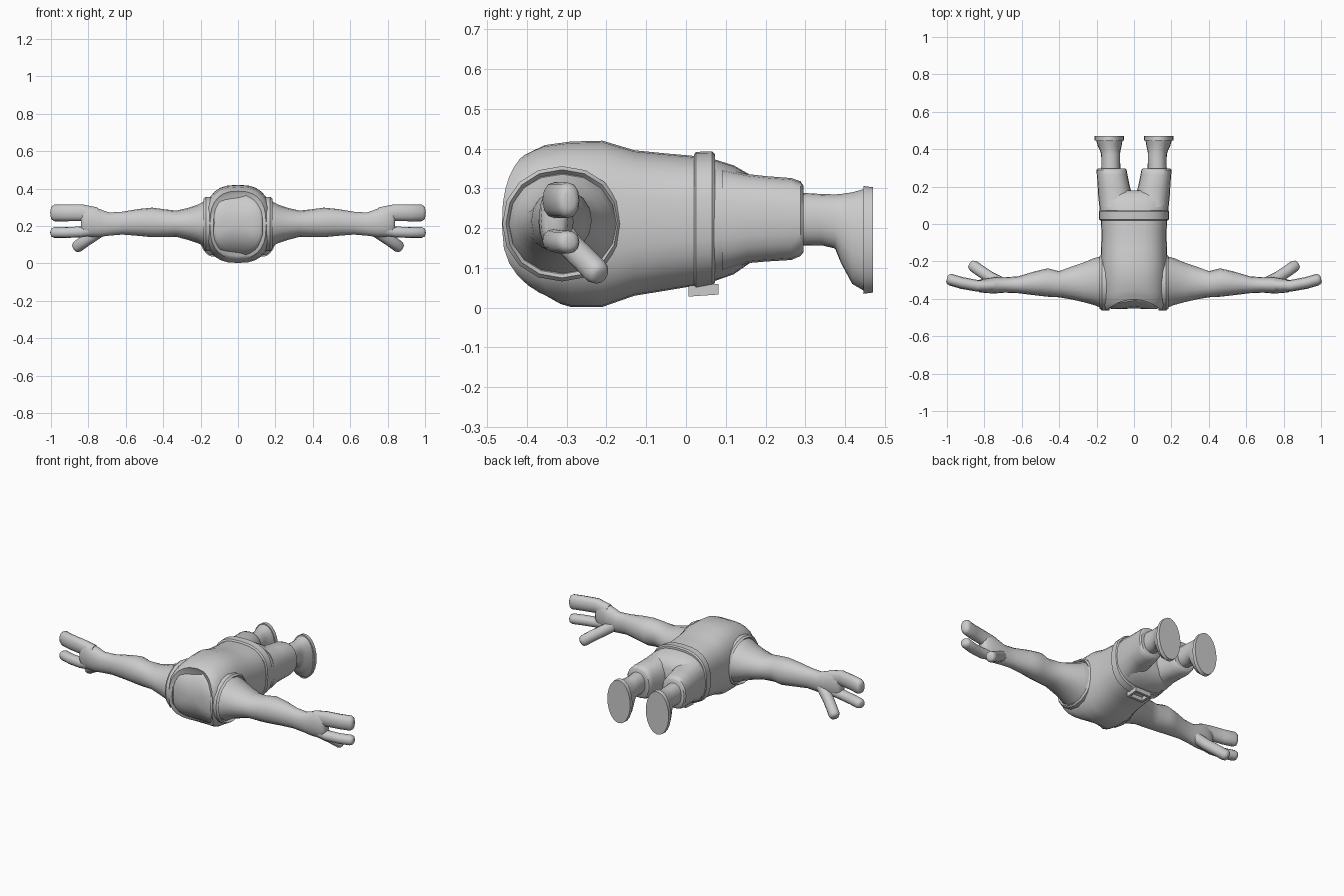
import bpy, bmesh
from math import cos, sin, pi, radians
from mathutils import Vector


def loft(name, rings, mirror=False, angle=42):
    """Skin a list of closed point rings, cap both ends, smooth shade."""
    bm = bmesh.new()
    vr = [[bm.verts.new(p) for p in ring] for ring in rings]
    n = len(vr[0])
    for a, b in zip(vr, vr[1:]):
        for i in range(n):
            j = (i + 1) % n
            bm.faces.new((a[i], a[j], b[j], b[i]))
    bm.faces.new(vr[0][::-1])
    bm.faces.new(vr[-1])
    bmesh.ops.recalc_face_normals(bm, faces=bm.faces)
    me = bpy.data.meshes.new(name)
    bm.to_mesh(me)
    bm.free()
    me.shade_smooth()
    me.set_sharp_from_angle(angle=radians(angle))
    ob = bpy.data.objects.new(name, me)
    bpy.context.collection.objects.link(ob)
    if mirror:
        ob.modifiers.new("Mirror", 'MIRROR').use_mirror_merge = False
    return ob


def oval(n, e):
    """Unit superellipse."""
    pts = []
    for i in range(n):
        c, s = cos(2 * pi * i / n), sin(2 * pi * i / n)
        pts.append((abs(c) ** (2 / e) * (1 if c > 0 else -1),
                    abs(s) ** (2 / e) * (1 if s > 0 else -1)))
    return pts


def y_ring(y, w, z0, z1, xc=0, top=0, bot=0, n=28, e=2.6):
    """Ring across y; top and bot push the middle of the rim back in +y."""
    return [Vector((xc + w * u,
                    y + (top if v > 0 else bot) * (1 - u * u),
                    (z0 + z1) / 2 + v * (z1 - z0) / 2)) for u, v in oval(n, e)]


def x_ring(x, yc, ry, zc, rz, n=16):
    return [Vector((x, yc + ry * u, zc + rz * v)) for u, v in oval(n, 2.1)]


def finger(name, path, ry, rz):
    """Rounded tube along a path, starting inside the hand."""
    p = [Vector(q) for q in path]
    d = (p[-1] - p[-2]).normalized()
    tip = p[-1]
    stations = [(q, 1) for q in p[:-1]] + [(tip - d * 0.02, 1), (tip - d * 0.005, 0.8), (tip, 0.45)]
    rings = []
    for i, (q, k) in enumerate(stations):
        t = (stations[min(i + 1, len(stations) - 1)][0] - stations[max(i - 1, 0)][0]).normalized()
        a = Vector((0, 0, 1)).cross(t).normalized()
        b = t.cross(a)
        rings.append([q + a * (ry * k * u) + b * (rz * k * v) for u, v in oval(12, 2.2)])
    loft(name, rings, True, 60)


# Torso with scooped collar
loft("torso", [
    y_ring(-.455, .138, .040, .372, top=.06, bot=.11),
    y_ring(-.463, .150, .026, .386, top=.06, bot=.125),
    y_ring(-.440, .168, .016, .397, top=.06, bot=.12),
    y_ring(-.385, .177, .009, .409, top=.03, bot=.07),
    y_ring(-.290, .181, .002, .418),
    y_ring(-.210, .180, .002, .420),
    y_ring(-.130, .176, .030, .396),
    y_ring(-.050, .174, .043, .388),
    y_ring(.040, .178, .058, .380)])

# Neck plug inside the collar
loft("neck_plug", [
    y_ring(-.43, .140, .036, .376, top=.06, bot=.11),
    y_ring(-.447, .136, .042, .370, top=.055, bot=.10),
    y_ring(-.455, .118, .070, .345, top=.04, bot=.065),
    y_ring(-.454, .080, .120, .300, top=.012, bot=.02),
    y_ring(-.453, .030, .180, .240, top=.002, bot=.002)], angle=60)

# Armhole rims
loft("armhole_rim", [
    x_ring(.130, -.312, .150, .211, .145),
    x_ring(.172, -.312, .150, .211, .145),
    x_ring(.184, -.312, .141, .211, .136),
    x_ring(.172, -.312, .132, .211, .127)], True, 35)

# Arms and palms
loft("arm", [
    x_ring(.150, -.311, .138, .211, .134),
    x_ring(.183, -.310, .135, .211, .120),
    x_ring(.215, -.308, .125, .211, .103),
    x_ring(.270, -.312, .106, .211, .085),
    x_ring(.330, -.315, .089, .212, .070),
    x_ring(.400, -.322, .070, .215, .075),
    x_ring(.460, -.313, .076, .219, .079),
    x_ring(.530, -.317, .064, .219, .072),
    x_ring(.620, -.325, .045, .215, .061),
    x_ring(.690, -.326, .041, .210, .062),
    x_ring(.740, -.327, .044, .216, .074),
    x_ring(.785, -.330, .040, .224, .082),
    x_ring(.825, -.331, .034, .225, .078),
    x_ring(.840, -.331, .022, .225, .060)], True, 60)

# Fingers and thumb
finger("upper_finger", [(.76, -.328, .255), (.84, -.330, .271), (.92, -.315, .270), (1, -.292, .270)], .031, .045)
finger("lower_finger", [(.76, -.328, .180), (.84, -.330, .168), (.92, -.316, .165), (1, -.292, .165)], .031, .029)
finger("thumb", [(.71, -.315, .190), (.77, -.285, .150), (.82, -.252, .118), (.872, -.215, .080)], .031, .032)

# Trousers: hips and two legs
loft("hips", [
    y_ring(.020, .180, .057, .380),
    y_ring(.075, .184, .068, .372),
    y_ring(.120, .187, .084, .358),
    y_ring(.160, .188, .112, .335),
    y_ring(.180, .150, .150, .300)])
loft("trouser_leg", [
    y_ring(.090, .085, .090, .350, .100, n=20, e=2.4),
    y_ring(.155, .092, .112, .336, .100, n=20, e=2.4),
    y_ring(.200, .086, .116, .331, .108, n=20, e=2.4),
    y_ring(.265, .082, .120, .326, .117, n=20, e=2.4),
    y_ring(.288, .081, .130, .318, .120, n=20, e=2.4),
    y_ring(.296, .074, .140, .306, .120, n=20, e=2.4)], True)

# Boots and soles
loft("boot", [
    y_ring(.270, .052, .156, .290, .124, n=20, e=2.2),
    y_ring(.340, .050, .157, .286, .124, n=20, e=2.2),
    y_ring(.375, .051, .149, .285, .125, n=20, e=2.2),
    y_ring(.390, .054, .112, .286, .127, n=20, e=2.2),
    y_ring(.418, .064, .060, .290, .130, n=20, e=2.2),
    y_ring(.450, .071, .041, .299, .132, n=20, e=2.2)], True, 60)
loft("sole", [
    y_ring(.447, .078, .035, .306, .132, n=24, e=2),
    y_ring(.470, .078, .038, .303, .132, n=24, e=2)], True)

# Belt with bevelled edges
loft("belt", [
    y_ring(.020, .181, .056, .384),
    y_ring(.025, .187, .048, .392),
    y_ring(.066, .188, .056, .393),
    y_ring(.073, .182, .063, .386)], angle=25)

# Square buckle frame
bm = bmesh.new()
for cx, cy, sx, sy in ((0, .013, .11, .014), (0, .075, .11, .014),
                       (-.048, .044, .014, .048), (.048, .044, .014, .048)):
    vs = bmesh.ops.create_cube(bm, size=1)["verts"]
    for v in vs:
        v.co = Vector((cx + v.co.x * sx, cy + v.co.y * sy, v.co.z * .027))
        v.co.z += .044 + .07 * (v.co.y - .044)
me = bpy.data.meshes.new("belt_buckle")
bm.to_mesh(me)
bm.free()
bpy.context.collection.objects.link(bpy.data.objects.new("belt_buckle", me))
